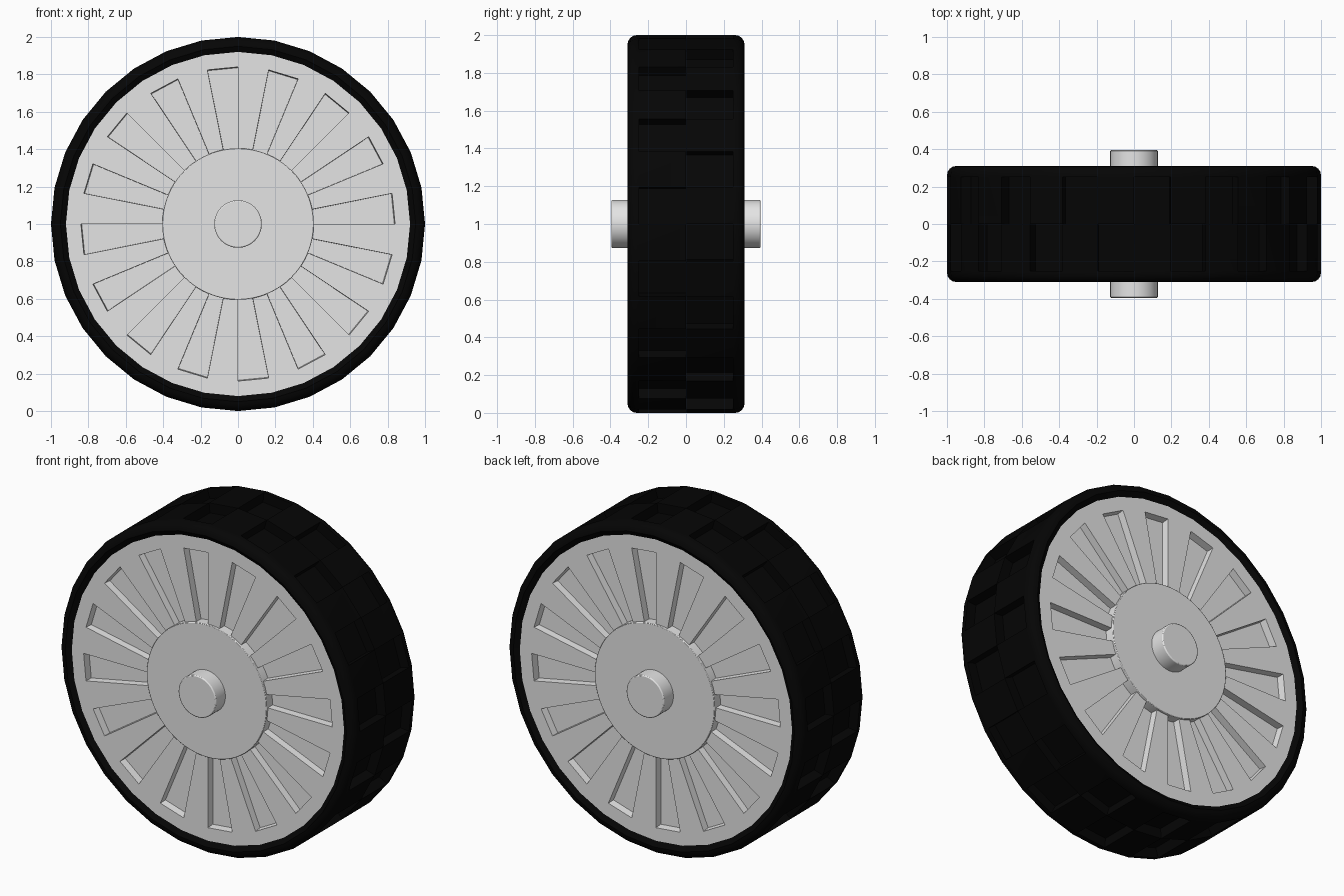
import bpy, bmesh
from math import sin, cos, pi, radians
from mathutils import Matrix, Vector

cube = bpy.data.objects.get("Cube")
if cube:
    bpy.data.objects.remove(cube)

SIDES = 32
RIM_Y = -0.29
CENTRE = Vector((0, 0, 1))


def material(name, value):
    mat = bpy.data.materials.new(name)
    mat.use_nodes = True
    colour = (value, value, value, 1)
    mat.diffuse_color = colour
    bsdf = next(n for n in mat.node_tree.nodes if n.type == 'BSDF_PRINCIPLED')
    bsdf.inputs["Base Color"].default_value = colour
    return mat


def finish(bm, name, mat):
    """Turn a bmesh centred on the origin into a smooth-shaded part."""
    mesh = bpy.data.meshes.new(name)
    bm.to_mesh(mesh)
    bm.free()
    obj = bpy.data.objects.new(name, mesh)
    bpy.context.collection.objects.link(obj)
    obj.location = CENTRE
    mesh.materials.append(mat)
    bpy.ops.object.select_all(action='DESELECT')
    obj.select_set(True)
    bpy.context.view_layer.objects.active = obj
    bpy.ops.object.shade_smooth_by_angle(angle=radians(30))
    return obj


def lathe(bm, profile):
    """Spin (radius, y) points about the y axis; return faces as rows of segments."""
    rings = []
    for r, y in profile:
        angles = [2 * pi * k / SIDES for k in range(SIDES)]
        rings.append([bm.verts.new((r * cos(a), y, r * sin(a))) for a in angles])
    rows = []
    for a, b in zip(rings, rings[1:]):
        row = []
        for k in range(SIDES):
            n = (k + 1) % SIDES
            face = bm.faces.new((a[k], a[n], b[n], b[k]))
            face.normal_update()
            # Front faces point forward, tread faces point outward
            c = face.calc_center_median()
            if face.normal.dot(Vector((c.x, c.y * 4, c.z))) < 0:
                face.normal_flip()
            row.append(face)
        rows.append(row)
    return rows


def sink(bm, faces, depth, shrink=1.0):
    """Push each face inward separately, optionally shrinking its floor."""
    for f in bmesh.ops.extrude_discrete_faces(bm, faces=faces)["faces"]:
        f.normal_update()
        move = f.normal * -depth
        mid = f.calc_center_median()
        for v in f.verts:
            v.co = mid + (v.co - mid) * shrink + move


def add_other_side(bm):
    """Copy the front half to the back by a half turn about z."""
    copy = bmesh.ops.duplicate(bm, geom=bm.verts[:] + bm.edges[:] + bm.faces[:])
    verts = [g for g in copy["geom"] if isinstance(g, bmesh.types.BMVert)]
    bmesh.ops.rotate(bm, verts=verts, cent=(0, 0, 0), matrix=Matrix.Rotation(pi, 3, 'Z'))


def cylinder(name, radius, length, bevel, mat):
    bm = bmesh.new()
    bmesh.ops.create_cone(bm, cap_ends=True, segments=64, radius1=radius, radius2=radius,
                          depth=length, matrix=Matrix.Rotation(pi / 2, 4, 'X'))
    obj = finish(bm, name, mat)
    mod = obj.modifiers.new("rounded_edge", 'BEVEL')
    mod.width = bevel
    mod.segments = 2


rubber = material("black_rubber", 0.0015)
metal = material("light_grey_metal", 0.78)

# Tyre: sloped lip, rounded shoulder, staggered sunken tread blocks on each half
bm = bmesh.new()
shoulder = [(0.95 + 0.05 * sin(a), -0.26 - 0.05 * cos(a))
            for a in (radians(22.5 * i) for i in range(5))]
rows = lathe(bm, [(0.92, RIM_Y)] + shoulder + [(1, -0.25), (1, 0)])
sink(bm, rows[-1][::2], 0.06)
add_other_side(bm)
finish(bm, "tyre", rubber)

# Rim: flat face with a ring of radial slots
bm = bmesh.new()
rows = lathe(bm, [(0.40, RIM_Y), (0.84, RIM_Y), (0.92, RIM_Y)])
sink(bm, rows[0][::2], 0.045, 0.98)
add_other_side(bm)
finish(bm, "rim", metal)

# Hub disc and axle
cylinder("hub", 0.405, 0.606, 0.003, metal)
cylinder("axle", 0.127, 0.79, 0.006, metal)
